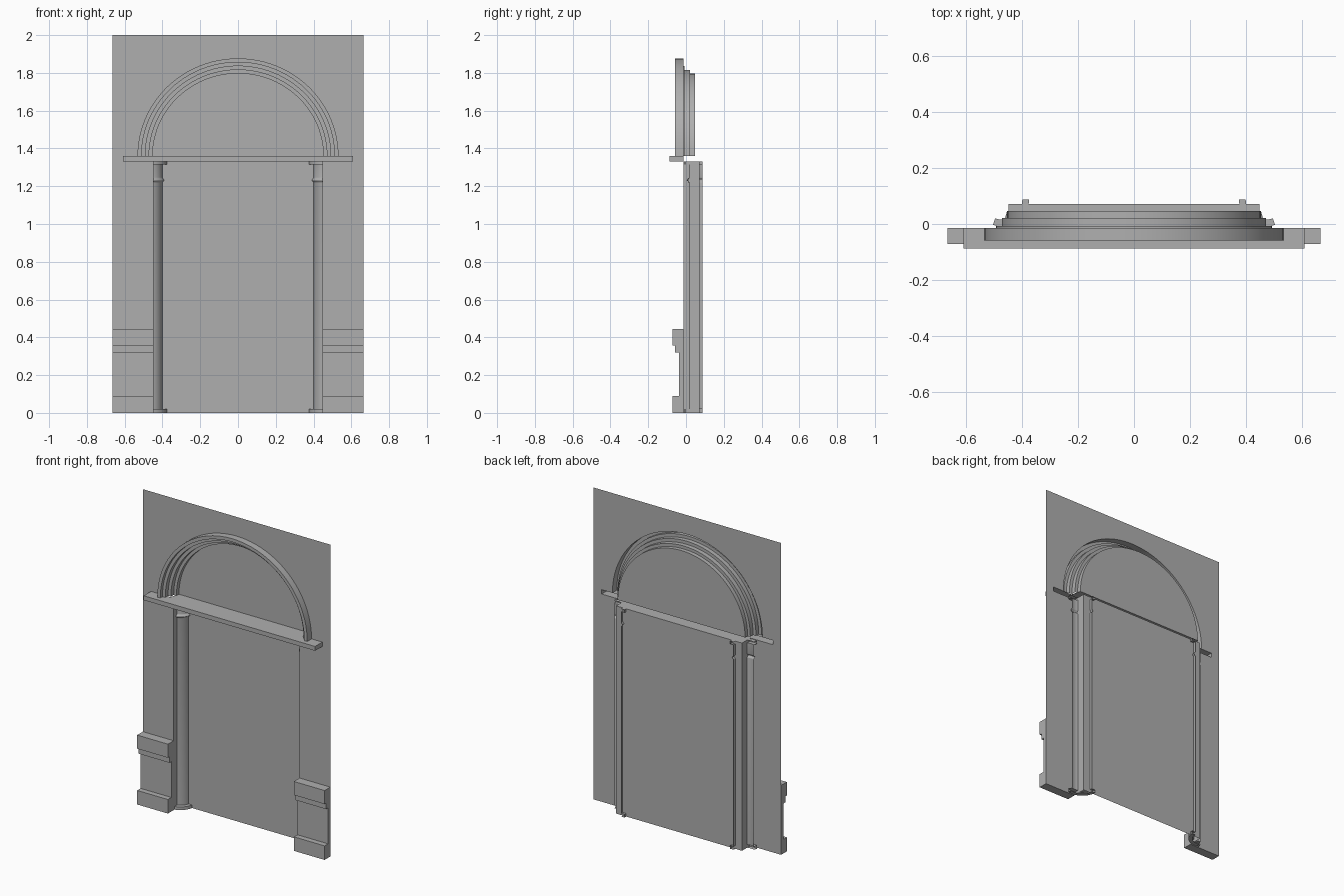
import bpy, bmesh, math

if "Cube" in bpy.data.objects:
    bpy.data.objects.remove(bpy.data.objects["Cube"])

WALL_Y = -0.014      # wall plane
HALF_W = 0.665       # half width of the wall
OPEN_X = 0.447       # half width of the doorway
BACK_Y = 0.071       # back of the doorway
LINTEL, SPRING = 1.332, 1.36

stone = bpy.data.materials.new("dark_grey_stone")
stone.diffuse_color = (0.43, 0.43, 0.43, 1)
stone.use_nodes = True
stone.node_tree.nodes["Principled BSDF"].inputs["Base Color"].default_value = stone.diffuse_color


def make(name, verts, faces, smooth=False):
    """Build a shell whose faces point to the front."""
    bm = bmesh.new()
    vs = [bm.verts.new(v) for v in verts]
    for f in faces:
        bm.faces.new([vs[i] for i in f])
    bmesh.ops.recalc_face_normals(bm, faces=bm.faces[:])
    if sum(f.normal.y * f.calc_area() for f in bm.faces) > 0:
        bmesh.ops.reverse_faces(bm, faces=bm.faces[:])
    me = bpy.data.meshes.new(name)
    bm.to_mesh(me)
    bm.free()
    me.materials.append(stone)
    ob = bpy.data.objects.new(name, me)
    bpy.context.collection.objects.link(ob)
    if smooth:
        bpy.ops.object.select_all(action='DESELECT')
        ob.select_set(True)
        bpy.context.view_layer.objects.active = ob
        bpy.ops.object.shade_smooth_by_angle(angle=math.radians(35))
    return ob


def loft(name, rings, caps=False, smooth=False):
    """Skin between equal-length rows of points."""
    n = len(rings[0])
    verts = [p for r in rings for p in r]
    faces = [(i * n + j, i * n + j + 1, (i + 1) * n + j + 1, (i + 1) * n + j)
             for i in range(len(rings) - 1) for j in range(n - 1)]
    if caps:
        faces += [tuple(range(n)), tuple(range((len(rings) - 1) * n, len(rings) * n))]
    return make(name, verts, faces, smooth)


def arc_points(r, y, n=48):
    """Slightly flattened half circle above the spring line."""
    return [(-r * math.cos(math.pi * i / n), y, SPRING + (r - 0.015) * math.sin(math.pi * i / n))
            for i in range(n + 1)]


# upper wall with the arch opening
outline = [(-HALF_W, WALL_Y, SPRING)] + arc_points(0.532, WALL_Y) + [
    (HALF_W, WALL_Y, SPRING), (HALF_W, WALL_Y, 2.0), (-HALF_W, WALL_Y, 2.0)]
make("upper_wall", outline, [tuple(range(len(outline)))])

# stepped arch moulding
steps = [(0.532, WALL_Y), (0.532, -0.058), (0.511, -0.058), (0.511, -0.036), (0.491, -0.036),
         (0.491, -0.008), (0.471, -0.008), (0.471, 0.021), (0.452, 0.021), (0.452, 0.047)]
loft("arch_moulding", [arc_points(r, y) for r, y in steps], smooth=True)

# recessed panel inside the arch, and the ledge below it
panel = arc_points(0.452, 0.047)
make("arch_panel", panel, [tuple(range(len(panel)))])
make("arch_ledge", [(-0.47, WALL_Y, SPRING), (0.47, WALL_Y, SPRING),
                    (0.452, 0.047, SPRING), (-0.452, 0.047, SPRING)], [(0, 1, 2, 3)])

# cornice, open at the back
loft("cornice", [[(x, WALL_Y, SPRING), (x, -0.0875, SPRING), (x, -0.0875, LINTEL),
                  (x, WALL_Y, LINTEL)] for x in (-0.608, 0.608)], caps=True)

# doorway recess with its ceiling
plan = [(-OPEN_X, WALL_Y), (-OPEN_X, BACK_Y), (OPEN_X, BACK_Y), (OPEN_X, WALL_Y)]
make("door_recess", [(x, y, z) for z in (0, LINTEL) for x, y in plan],
     [(0, 1, 5, 4), (1, 2, 6, 5), (2, 3, 7, 6), (4, 5, 6, 7)])

# parts repeated on both sides
ped = [(WALL_Y, 0.445), (-0.072, 0.445), (-0.072, 0.358), (-0.057, 0.358), (-0.057, 0.32),
       (-0.037, 0.32), (-0.037, 0.09), (-0.072, 0.09), (-0.072, 0), (WALL_Y, 0)]
# column profile: base, shaft with a soft ring, capital
bump = [(0.072 + 0.0045 * (1 + math.cos(math.pi * t / 6)), 1.232 + 0.014 * t / 6)
        for t in range(-6, 7)]
col = ([(0.072, 0), (0.096, 0), (0.096, 0.02), (0.072, 0.02)] + bump +
       [(0.072, 1.314), (0.096, 1.314), (0.096, LINTEL), (0.072, LINTEL)])
for side, s in (("left", -1), ("right", 1)):
    # side wall running down behind the pedestal
    make(side + "_side_wall", [(s * OPEN_X, WALL_Y, 0), (s * HALF_W, WALL_Y, 0),
                               (s * HALF_W, WALL_Y, SPRING), (s * 0.608, WALL_Y, SPRING),
                               (s * 0.608, WALL_Y, LINTEL), (s * OPEN_X, WALL_Y, LINTEL)],
         [(0, 1, 2, 3, 4, 5)])
    # moulded pedestal against the wall
    loft(side + "_pedestal", [[(s * x, y, z) for y, z in ped] for x in (OPEN_X, HALF_W)],
         caps=True)
    # partial round column set into the corner of the recess
    rings = []
    for i in range(17):
        a = math.radians(-110 * i / 16)
        rings.append([(-s * (-0.47 + r * math.cos(a)), 0.0875 + r * math.sin(a), z)
                      for r, z in col])
    loft(side + "_column", rings, smooth=True)
